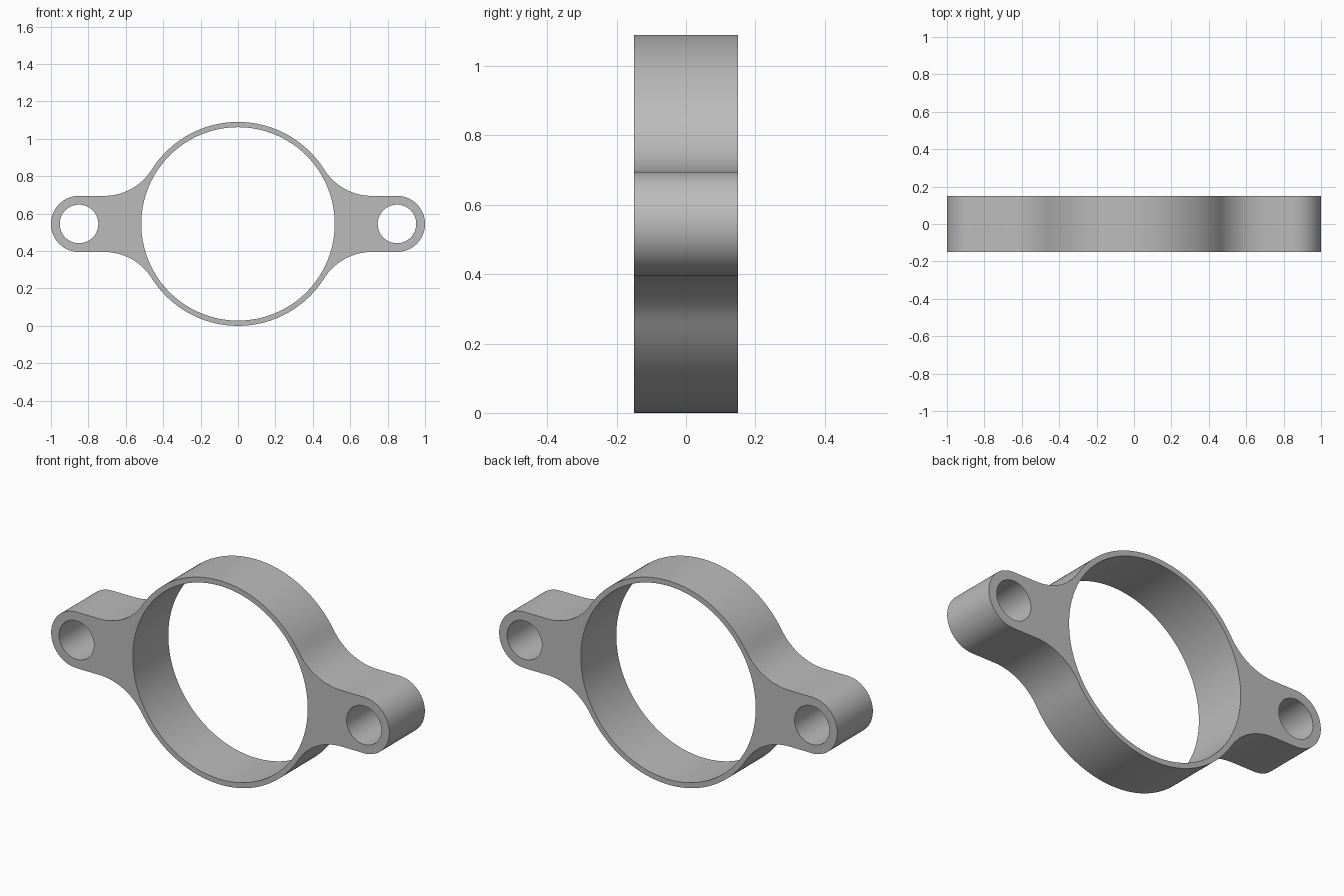
import bpy, bmesh
from math import pi, cos, sin, atan2, sqrt, radians

cube = bpy.data.objects.get("Cube")
if cube:
    bpy.data.objects.remove(cube, do_unlink=True)

RING_R, BORE_R = 0.545, 0.517       # ring outer wall and bore
LUG_X, LUG_R, HOLE_R = 0.85, 0.15, 0.103
FILLET_R = 0.3
DEPTH, MID_Z = 0.30, 0.545


def arc(cx, cz, r, a0, a1, n):
    """Points on an arc from angle a0 to a1, both ends included."""
    return [(cx + r * cos(a0 + (a1 - a0) * i / n),
             cz + r * sin(a0 + (a1 - a0) * i / n)) for i in range(n + 1)]


# One quarter of the outline: ring, tangent fillet, lug end
fz = LUG_R + FILLET_R
fx = sqrt((RING_R + FILLET_R) ** 2 - fz ** 2)
touch = atan2(fz, fx)
quarter = (arc(0, 0, RING_R, pi / 2, touch, 28)
           + arc(fx, fz, FILLET_R, touch + pi, 1.5 * pi, 20)[1:]
           + arc(LUG_X, 0, LUG_R, pi / 2, 0, 20))

# Mirror it to the full outline
right = quarter + [(x, -z) for x, z in reversed(quarter[:-1])]
outline = right + [(-x, z) for x, z in reversed(right[1:-1])]

# Bore and two bolt holes
loops = [outline, arc(0, 0, BORE_R, 0, 2 * pi, 128)[:-1]]
loops += [arc(s * LUG_X, 0, HOLE_R, 0, 2 * pi, 64)[:-1] for s in (-1, 1)]

# Fill the flat profile and extrude it front to back
bm = bmesh.new()
edges = []
for loop in loops:
    vs = [bm.verts.new((x, -DEPTH / 2, z + MID_Z)) for x, z in loop]
    edges += [bm.edges.new((a, b)) for a, b in zip(vs, vs[1:] + vs[:1])]
bmesh.ops.triangle_fill(bm, use_beauty=True, use_dissolve=False, edges=edges)
ext = bmesh.ops.extrude_face_region(bm, geom=bm.faces[:], use_keep_orig=True)
bmesh.ops.translate(bm, vec=(0, DEPTH, 0),
                    verts=[g for g in ext["geom"] if isinstance(g, bmesh.types.BMVert)])
bmesh.ops.recalc_face_normals(bm, faces=bm.faces[:])

mesh = bpy.data.meshes.new("flanged_ring")
bm.to_mesh(mesh)
bm.free()
ring = bpy.data.objects.new("flanged_ring", mesh)
bpy.context.collection.objects.link(ring)

# Plain grey material
grey = bpy.data.materials.new("grey")
grey.use_nodes = True
colour = (0.5, 0.5, 0.5, 1)
grey.diffuse_color = colour
grey.node_tree.nodes["Principled BSDF"].inputs["Base Color"].default_value = colour
mesh.materials.append(grey)

# Smooth curved walls, sharp rims
bpy.ops.object.select_all(action="DESELECT")
ring.select_set(True)
bpy.context.view_layer.objects.active = ring
bpy.ops.object.shade_smooth_by_angle(angle=radians(30))
